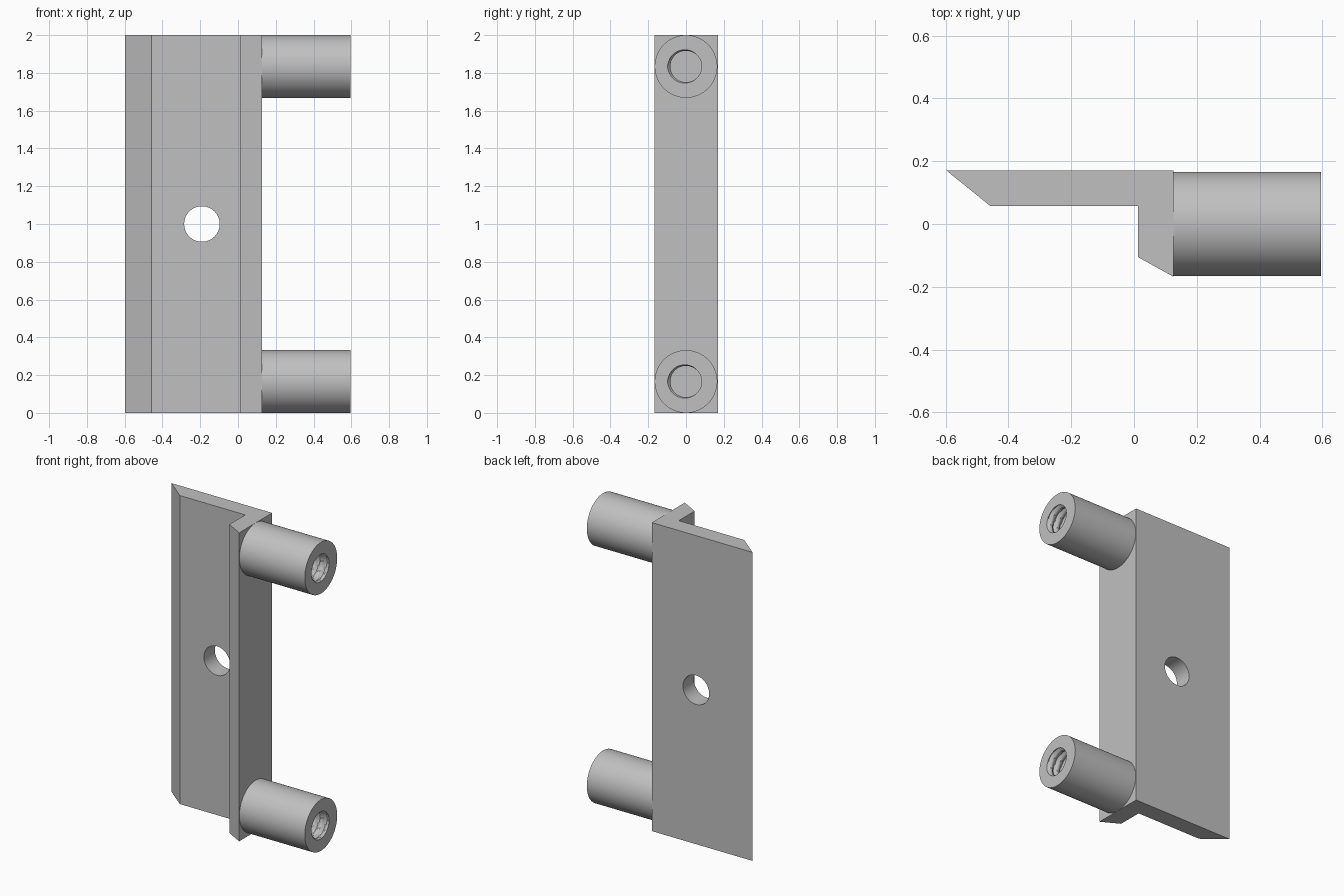
import bpy, bmesh
from math import sin, cos, pi

cube = bpy.data.objects.get("Cube")
if cube:
    bpy.data.objects.remove(cube, do_unlink=True)

STEEL = (0.53, 0.53, 0.53, 1)
steel = bpy.data.materials.new("grey steel")
steel.use_nodes = True
steel.diffuse_color = STEEL
steel.node_tree.nodes["Principled BSDF"].inputs["Base Color"].default_value = STEEL


def finish(bm, name):
    bmesh.ops.recalc_face_normals(bm, faces=bm.faces)
    mesh = bpy.data.meshes.new(name)
    bm.to_mesh(mesh)
    bm.free()
    mesh.materials.append(steel)
    obj = bpy.data.objects.new(name, mesh)
    bpy.context.collection.objects.link(obj)
    return obj


def smooth(obj):
    bpy.ops.object.select_all(action="DESELECT")
    obj.select_set(True)
    bpy.context.view_layer.objects.active = obj
    bpy.ops.object.shade_smooth_by_angle(angle=pi / 6)


# Angled mounting plate: one profile extruded upwards
PROFILE = [(-0.597, 0.17), (-0.457, 0.057), (0.012, 0.057),
           (0.012, -0.105), (0.126, -0.168), (0.126, 0.17)]
bm = bmesh.new()
base = bm.faces.new([bm.verts.new((x, y, 0)) for x, y in PROFILE])
top = bmesh.ops.extrude_face_region(bm, geom=[base])["geom"]
bmesh.ops.translate(bm, vec=(0, 0, 2),
                    verts=[g for g in top if isinstance(g, bmesh.types.BMVert)])
plate = finish(bm, "mounting_plate")

# Screw hole through the middle of the plate
bpy.ops.mesh.primitive_cylinder_add(vertices=64, radius=0.094, depth=1,
                                    location=(-0.191, 0, 1), rotation=(pi / 2, 0, 0))
cutter = bpy.context.object
cutter.name = "screw_hole_cutter"
cutter.data.materials.append(steel)
cut = plate.modifiers.new("screw hole", "BOOLEAN")
cut.object = cutter
cut.solver = "EXACT"
bpy.context.view_layer.objects.active = plate
bpy.ops.object.modifier_apply(modifier=cut.name)
bpy.data.objects.remove(cutter, do_unlink=True)
smooth(plate)

# Round posts with a threaded blind bore
SEGMENTS, STEPS = 64, 8
START, END, RADIUS = 0.126, 0.595, 0.166
PITCH, TURNS, MINOR, DEPTH = 0.05, 8, 0.083, 0.015


def ring(bm, x, radius, z):
    angles = [2 * pi * i / SEGMENTS for i in range(SEGMENTS)]
    return [bm.verts.new((x, radius(a) * cos(a), z + radius(a) * sin(a))) for a in angles]


def thread(turn):
    # Triangular groove with a flat crest, winding once per pitch
    def radius(a):
        phase = (turn + a / (2 * pi)) % 1
        return MINOR + DEPTH * max(0, 1 - abs(phase - 0.5) / 0.375)
    return radius


def threaded_post(name, z):
    bm = bmesh.new()
    rings = [ring(bm, x, lambda a: RADIUS, z) for x in (START, END)]
    for step in range(TURNS * STEPS + 1):
        turn = step / STEPS
        rings.append(ring(bm, END - turn * PITCH, thread(turn), z))
    for lower, upper in zip(rings, rings[1:]):
        for i in range(SEGMENTS):
            j = (i + 1) % SEGMENTS
            bm.faces.new((lower[i], lower[j], upper[j], upper[i]))
    bm.faces.new(rings[0])
    bm.faces.new(rings[-1])
    smooth(finish(bm, name))


threaded_post("lower_post", RADIUS)
threaded_post("upper_post", 2 - RADIUS)
